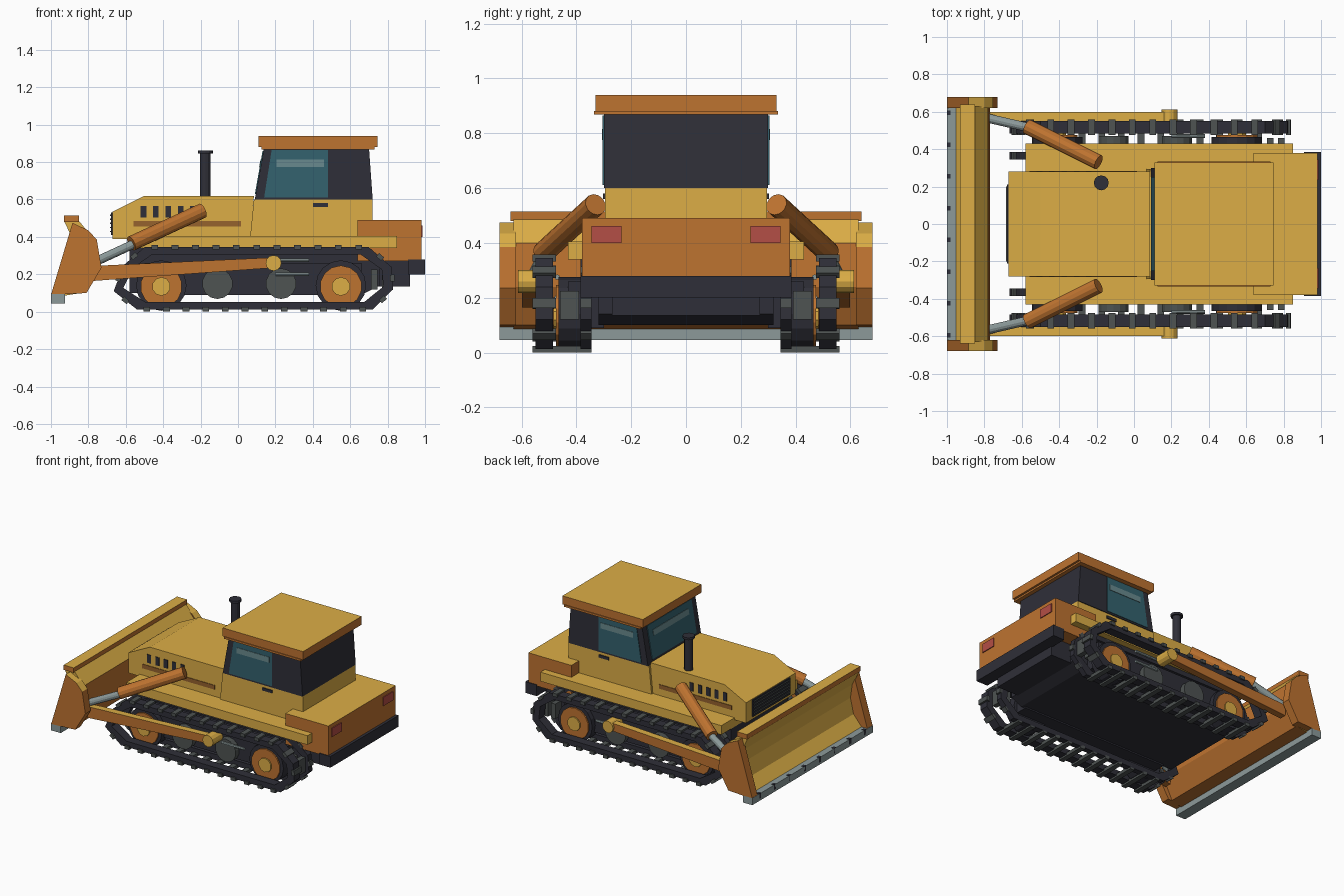
import bpy, bmesh, math
from mathutils import Vector

cube = bpy.data.objects.get("Cube")
if cube:
    bpy.data.objects.remove(cube, do_unlink=True)


def material(name, *srgb):
    lin = [((c / 255 + 0.055) / 1.055) ** 2.4 for c in srgb] + [1]
    m = bpy.data.materials.new(name)
    m.use_nodes = True
    m.diffuse_color = lin
    m.node_tree.nodes["Principled BSDF"].inputs["Base Color"].default_value = lin
    return m


YELLOW = material("yellow paint", 220, 174, 70)
ORANGE = material("orange paint", 190, 115, 48)
DARK = material("dark metal", 47, 47, 56)
GREY = material("track grey", 78, 83, 82)
STEEL = material("light steel", 140, 154, 154)
GLASS = material("teal glass", 52, 98, 110)
GLINT = material("glass glint", 105, 138, 142)
RED = material("tail red", 180, 78, 70)
BROWN = material("brown stripe", 150, 98, 45)


def finish(name, bm, mat, top=None):
    """Turn a bmesh into an object; faces looking up may take a second colour."""
    bmesh.ops.recalc_face_normals(bm, faces=bm.faces)
    bm.normal_update()
    for f in bm.faces:
        f.material_index = int(top is not None and f.normal.z > 0.3)
    me = bpy.data.meshes.new(name)
    bm.to_mesh(me)
    bm.free()
    me.materials.append(mat)
    if top:
        me.materials.append(top)
    ob = bpy.data.objects.new(name, me)
    bpy.context.collection.objects.link(ob)
    return ob


def extrude(name, points, offset, mat, top=None):
    """Extrude a flat 3D outline by a vector."""
    bm = bmesh.new()
    face = bm.faces.new([bm.verts.new(p) for p in points])
    new = bmesh.ops.extrude_face_region(bm, geom=[face])["geom"]
    bmesh.ops.translate(bm, vec=Vector(offset),
                        verts=[v for v in new if isinstance(v, bmesh.types.BMVert)])
    if face not in bm.faces[:]:
        face = None
    # keep the body closed at the starting side
    edges = [e for e in bm.edges if e.is_boundary]
    if edges:
        bmesh.ops.holes_fill(bm, edges=edges)
    return finish(name, bm, mat, top)


def prism(name, outline, y0, y1, mat, top=None):
    """Side outline in x and z, carried from y0 to y1."""
    return extrude(name, [(x, y0, z) for x, z in outline], (0, y1 - y0, 0), mat, top)


def box(name, x0, x1, y0, y1, z0, z1, mat, top=None):
    return prism(name, [(x0, z0), (x1, z0), (x1, z1), (x0, z1)], y0, y1, mat, top)


def rod(name, a, b, radius, mat, sides=12):
    a, b = Vector(a), Vector(b)
    bm = bmesh.new()
    bmesh.ops.create_cone(bm, cap_ends=True, segments=sides, radius1=radius,
                          radius2=radius, depth=(b - a).length)
    ob = finish(name, bm, mat)
    ob.location = (a + b) / 2
    ob.rotation_euler = (b - a).to_track_quat("Z", "Y").to_euler()
    return ob


def ring(name, outline, inner, y0, y1, mat):
    """Closed band between two matching side outlines."""
    bm = bmesh.new()
    loops = [[bm.verts.new((x, y, z)) for x, z in pts]
             for pts, y in ((outline, y0), (outline, y1), (inner, y1), (inner, y0))]
    n = len(outline)
    for k in range(4):
        a, b = loops[k], loops[(k + 1) % 4]
        for i in range(n):
            j = (i + 1) % n
            bm.faces.new((a[i], a[j], b[j], b[i]))
    return finish(name, bm, mat)


# Hull, deck and hood
prism("hull", [(-0.58, 0.1), (0.68, 0.1), (0.76, 0.14), (0.76, 0.35), (-0.58, 0.35)], -0.32, 0.32, DARK)
box("rear_hull", 0.74, 0.92, -0.27, 0.27, 0.135, 0.28, DARK)
box("deck", -0.58, 0.85, -0.43, 0.43, 0.34, 0.405, YELLOW)
prism("hood", [(-0.67, 0.39), (0.07, 0.39), (0.085, 0.62), (-0.5, 0.62), (-0.67, 0.535)], -0.28, 0.28, YELLOW)
box("grille", -0.678, -0.66, -0.21, 0.21, 0.41, 0.53, DARK)
for i in range(5):
    z = 0.425 + i * 0.022
    box("grille_slat", -0.684, -0.676, -0.2, 0.2, z, z + 0.007, GREY)

# Rear box, bumper and tail lights
box("rear_box", 0.64, 0.98, -0.38, 0.38, 0.27, 0.49, ORANGE, YELLOW)
box("rear_bumper", 0.91, 1.0, -0.385, 0.385, 0.2, 0.28, DARK)

# Cab and roof
prism("cab_base", [(0.065, 0.4), (0.72, 0.4), (0.72, 0.6), (0.085, 0.6)], -0.295, 0.295, YELLOW)
prism("cab", [(0.09, 0.6), (0.72, 0.6), (0.7, 0.88), (0.14, 0.88)], -0.3, 0.3, DARK)
box("roof_lip", 0.125, 0.73, -0.335, 0.335, 0.868, 0.882, ORANGE)
box("roof", 0.11, 0.745, -0.33, 0.33, 0.88, 0.94, ORANGE, YELLOW)


def windscreen_x(z):
    return 0.09 + (z - 0.6) * 0.05 / 0.28


for name, y, z0, z1, push, mat in (("windscreen", 0.25, 0.63, 0.86, 0.005, GLASS),
                                   ("windscreen_glint", 0.2, 0.775, 0.815, 0.008, GLINT)):
    corners = [(windscreen_x(z), yy, z) for yy, z in ((-y, z0), (y, z0), (y, z1), (-y, z1))]
    extrude(name, corners, (-push, 0, 0), mat)

# Exhaust stack
rod("exhaust", (-0.175, 0.22, 0.6), (-0.175, 0.22, 0.86), 0.029, DARK)
rod("exhaust_cap", (-0.175, 0.22, 0.845), (-0.175, 0.22, 0.862), 0.04, DARK)

# Blade
prism("moldboard", [(-0.965, 0.08), (-0.89, 0.17), (-0.865, 0.28), (-0.88, 0.38), (-0.93, 0.485),
                    (-0.85, 0.485), (-0.78, 0.4), (-0.77, 0.24), (-0.84, 0.1)], -0.63, 0.63, YELLOW)
blade = bpy.data.objects["moldboard"].data
blade.materials.append(ORANGE)
for f in blade.polygons:
    f.material_index = int(f.normal.x > 0.3 and f.normal.z < 0.2 or f.normal.z < -0.8)
box("blade_rail", -0.93, -0.85, -0.64, 0.64, 0.48, 0.515, ORANGE, YELLOW)
box("cutting_edge", -1.0, -0.925, -0.68, 0.68, 0.045, 0.095, STEEL)
for i in range(8):
    y = -0.595 + i * 0.17
    box("edge_bolt", -1.0, -0.98, y - 0.012, y + 0.012, 0.06, 0.098, DARK)

TRACK = [(-0.54, 0.012), (0.72, 0.012), (0.83, 0.12), (0.82, 0.24), (0.7, 0.345),
         (-0.5, 0.345), (-0.61, 0.25), (-0.665, 0.11)]
INNER = [(0.08 + (x - 0.08) * 0.93, 0.18 + (z - 0.18) * 0.76) for x, z in TRACK]


def cleats(s):
    """Shoes spaced along the track outline."""
    for k, a in enumerate(TRACK):
        a, b = Vector(a), Vector(TRACK[(k + 1) % len(TRACK)])
        d = (b - a).normalized()
        out = Vector((d.y, -d.x))
        count = max(1, round((b - a).length / 0.107))
        spans = [(0.345, 0.56)] if k == 0 else [(0.345, 0.385), (0.475, 0.56)]
        for i in range(count):
            c = a.lerp(b, (i + 0.5) / count)
            pts = [c + d * u + out * v for u, v in
                   ((-0.018, -0.012), (0.018, -0.012), (0.018, 0.012), (-0.018, 0.012))]
            for y0, y1 in spans:
                prism("track_shoe", pts, s * y0, s * y1, GREY)


for s, side in ((-1, "right_"), (1, "left_")):
    # Tracks, frame and wheels
    ring(side + "outer_track", TRACK, INNER, s * 0.485, s * 0.55, DARK)
    ring(side + "inner_track", TRACK, INNER, s * 0.345, s * 0.385, DARK)
    cleats(s)
    box(side + "track_frame", -0.5, 0.66, s * 0.3, s * 0.43, 0.09, 0.26, DARK)
    for x in (-0.41, 0.55):
        rod(side + "wheel_tyre", (x, s * 0.385, 0.14), (x, s * 0.465, 0.14), 0.135, DARK, 16)
        rod(side + "wheel", (x, s * 0.44, 0.135), (x, s * 0.475, 0.135), 0.112, ORANGE, 14)
        rod(side + "wheel_hub", (x, s * 0.44, 0.135), (x, s * 0.484, 0.135), 0.05, YELLOW, 10)
    for x in (-0.11, 0.23):
        rod(side + "roller", (x, s * 0.4, 0.15), (x, s * 0.47, 0.15), 0.082, GREY, 14)
    for x in (0.71, 0.77):
        box(side + "rear_post", x, x + 0.035, s * 0.39, s * 0.46, 0.12, 0.225, GREY)
    for z in (0.2, 0.275):
        rod(side + "tension_rod", (0.2, s * 0.47, z), (0.38, s * 0.47, z), 0.01, STEEL, 8)

    # Push arm, pin and lift cylinder
    prism(side + "push_arm", [(-0.77, 0.165), (0.19, 0.235), (0.19, 0.29), (-0.77, 0.245)],
          s * 0.55, s * 0.598, ORANGE, YELLOW)
    rod(side + "arm_pin", (0.19, s * 0.5, 0.26), (0.19, s * 0.613, 0.26), 0.042, YELLOW)
    rod(side + "lift_cylinder", (-0.19, s * 0.33, 0.54), (-0.57, s * 0.52, 0.365), 0.041, ORANGE)
    rod(side + "lift_rod", (-0.54, s * 0.51, 0.37), (-0.8, s * 0.57, 0.25), 0.024, STEEL)

    # Blade end plate
    prism(side + "blade_end", [(-1.0, 0.09), (-0.81, 0.1), (-0.73, 0.235), (-0.755, 0.385),
                               (-0.8, 0.435), (-0.885, 0.475)], s * 0.62, s * 0.68, ORANGE, YELLOW)

    # Side glass, door handle, hood vents and stripe
    prism(side + "door_glass", [(0.14, 0.612), (0.48, 0.612), (0.48, 0.865), (0.18, 0.865)],
          s * 0.298, s * 0.304, GLASS)
    box(side + "door_glint", 0.205, 0.46, s * 0.3, s * 0.307, 0.775, 0.815, GLINT)
    box(side + "door_handle", 0.4, 0.48, s * 0.29, s * 0.302, 0.56, 0.58, DARK)
    box(side + "hood_stripe", -0.56, 0.015, s * 0.277, s * 0.284, 0.455, 0.485, BROWN)
    for i in range(5):
        x = -0.52 + i * 0.066
        box(side + "hood_vent", x, x + 0.03, s * 0.277, s * 0.284, 0.505, 0.565, DARK)
    box(side + "tail_light", 0.975, 0.986, s * 0.235, s * 0.345, 0.4, 0.462, RED)
